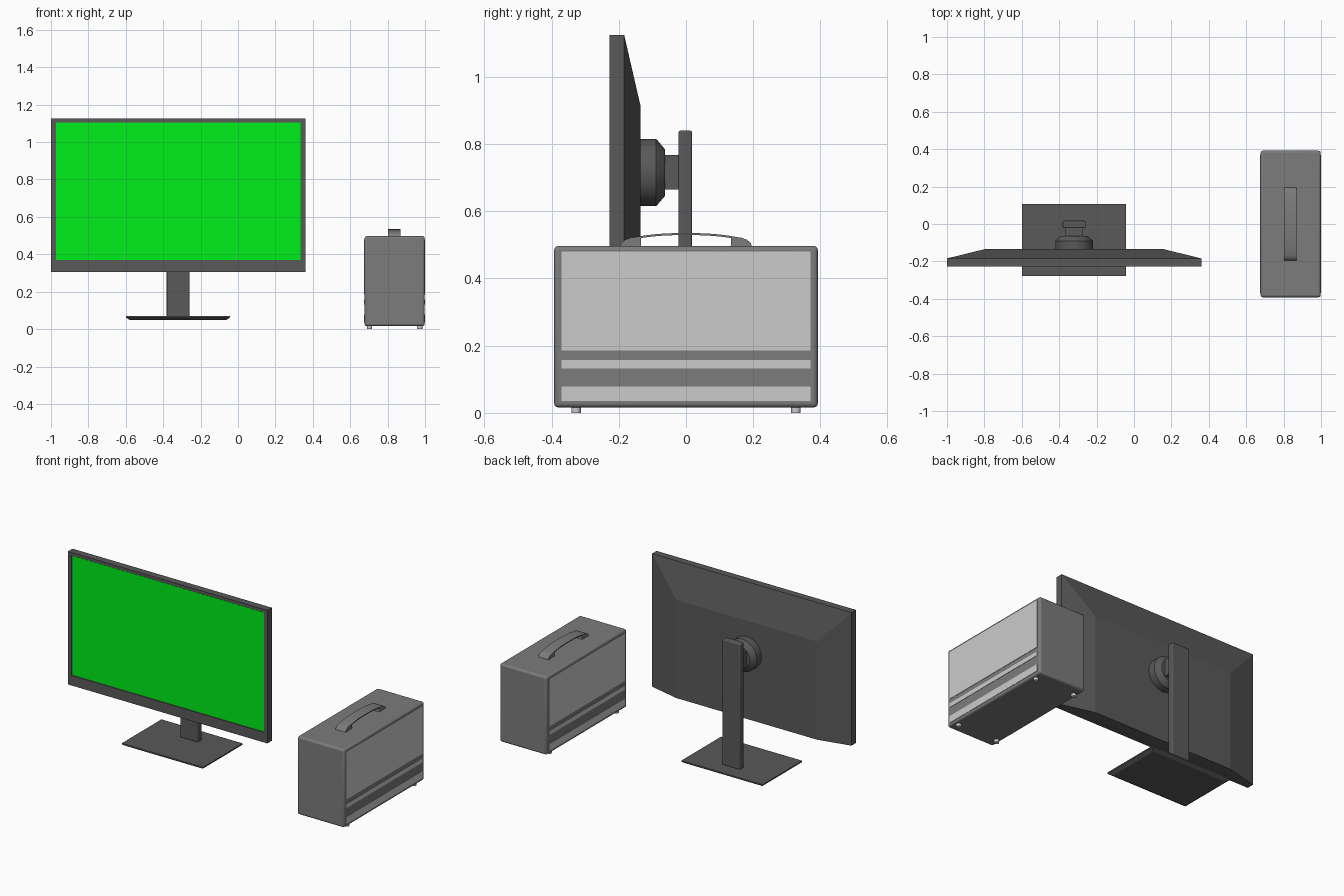
import bpy, bmesh, math

if "Cube" in bpy.data.objects:
    bpy.data.objects.remove(bpy.data.objects["Cube"])


def material(name, rgb):
    m = bpy.data.materials.new(name)
    m.diffuse_color = (*rgb, 1)
    m.use_nodes = True
    m.node_tree.nodes["Principled BSDF"].inputs["Base Color"].default_value = m.diffuse_color
    return m


DARK = material("dark_plastic", (0.10, 0.10, 0.10))
MID = material("mid_grey", (0.20, 0.20, 0.20))
LIGHT = material("light_grey", (0.62, 0.62, 0.62))
GREEN = material("screen_green", (0.0, 0.85, 0.01))


def finish(ob, mat, bevel=0, segments=3, smooth=True):
    ob.data.materials.append(mat)
    if bevel:
        b = ob.modifiers.new("bevel", 'BEVEL')
        b.width, b.segments, b.limit_method = bevel, segments, 'ANGLE'
    bpy.ops.object.select_all(action='DESELECT')
    ob.select_set(True)
    bpy.context.view_layer.objects.active = ob
    if smooth:
        bpy.ops.object.shade_smooth_by_angle(angle=math.radians(30))
    return ob


def loft(name, rings, mat, **kw):
    """Skin a stack of equal-length rings and cap both ends."""
    bm = bmesh.new()
    rows = [[bm.verts.new(p) for p in r] for r in rings]
    n = len(rows[0])
    for a, b in zip(rows, rows[1:]):
        for i in range(n):
            j = (i + 1) % n
            bm.faces.new((a[i], a[j], b[j], b[i]))
    bm.faces.new(rows[0][::-1])
    bm.faces.new(rows[-1])
    bmesh.ops.recalc_face_normals(bm, faces=bm.faces)
    me = bpy.data.meshes.new(name)
    bm.to_mesh(me)
    bm.free()
    ob = bpy.data.objects.new(name, me)
    bpy.context.collection.objects.link(ob)
    return finish(ob, mat, **kw)


def rect_xz(x0, x1, z0, z1, y):
    return [(x0, y, z0), (x1, y, z0), (x1, y, z1), (x0, y, z1)]


def rect_xy(x0, x1, y0, y1, z):
    return [(x0, y0, z), (x1, y0, z), (x1, y1, z), (x0, y1, z)]


def circle_xz(cx, cz, r, y, n=40):
    return [(cx + r * math.cos(2 * math.pi * i / n), y,
             cz + r * math.sin(2 * math.pi * i / n)) for i in range(n)]


def box(name, x, y, z, mat, **kw):
    return loft(name, [rect_xy(*x, *y, z[0]), rect_xy(*x, *y, z[1])], mat, **kw)


# Monitor housing: recessed front, straight rim, tapered back
CX = -0.32
loft("monitor_housing", [
    rect_xz(-0.975, 0.337, 0.367, 1.106, -0.222),
    rect_xz(-0.975, 0.337, 0.367, 1.106, -0.228),
    rect_xz(-1.0, 0.36, 0.305, 1.125, -0.228),
    rect_xz(-1.0, 0.36, 0.305, 1.125, -0.184),
    rect_xz(-0.80, 0.16, 0.307, 0.912, -0.135)], DARK, smooth=False)
box("screen", (-0.973, 0.335), (-0.2255, -0.2215), (0.369, 1.104), GREEN, smooth=False)

# Tilt mount and arm
loft("tilt_mount", [circle_xz(CX, 0.715, r, y) for r, y in
     ((0.1, -0.137), (0.1, -0.09), (0.097, -0.086), (0.07, -0.063))], DARK)
box("mount_arm", (CX - 0.047, CX + 0.047), (-0.066, -0.018), (0.665, 0.768), DARK)

# Stand column and base plate
box("stand_column", (CX - 0.061, CX + 0.061), (-0.022, 0.018), (0.066, 0.84), DARK, bevel=0.006)
loft("stand_base", [
    rect_xy(-0.577, -0.065, -0.257, 0.087, 0.048),
    rect_xy(-0.598, -0.044, -0.278, 0.108, 0.061),
    rect_xy(-0.598, -0.044, -0.278, 0.108, 0.069)], DARK)

# Case body
box("case_body", (0.677, 0.998), (-0.392, 0.392), (0.016, 0.497), MID, bevel=0.012)

# Side panels in three bands, on both sides
for side, x in (("left", (0.675, 0.68)), ("right", (0.995, 1.0))):
    for band, z in (("upper", (0.185, 0.48)), ("middle", (0.132, 0.158)), ("lower", (0.035, 0.078))):
        box(f"{side}_{band}_panel", x, (-0.37, 0.37), z, LIGHT, smooth=False)

# Feet
for i, (x, y) in enumerate((x, y) for x in (0.703, 0.972) for y in (-0.327, 0.327)):
    bpy.ops.mesh.primitive_cylinder_add(vertices=20, radius=0.014, depth=0.02, location=(x, y, 0.01))
    foot = bpy.context.object
    foot.name = f"case_foot_{i + 1}"
    finish(foot, LIGHT)

# Carrying handle: arched strap between two solid end lugs
HX0, HX1 = 0.802, 0.87
strap = []
for i in range(25):
    y = -0.14 + 0.28 * i / 24
    top = 0.535 - 0.010 * abs(y / 0.14) ** 2.5
    strap.append([(HX0, y, top - 0.006), (HX1, y, top - 0.006), (HX1, y, top), (HX0, y, top)])
loft("handle_strap", strap, MID)
lug = [(0.197, 0.493), (0.193, 0.505), (0.182, 0.515), (0.165, 0.521), (0.137, 0.5255),
       (0.134, 0.52), (0.134, 0.493)]
for side, s in (("front", -1), ("back", 1)):
    loft(f"handle_{side}_lug", [[(x, s * y, z) for y, z in lug] for x in (HX0, HX1)], MID)
